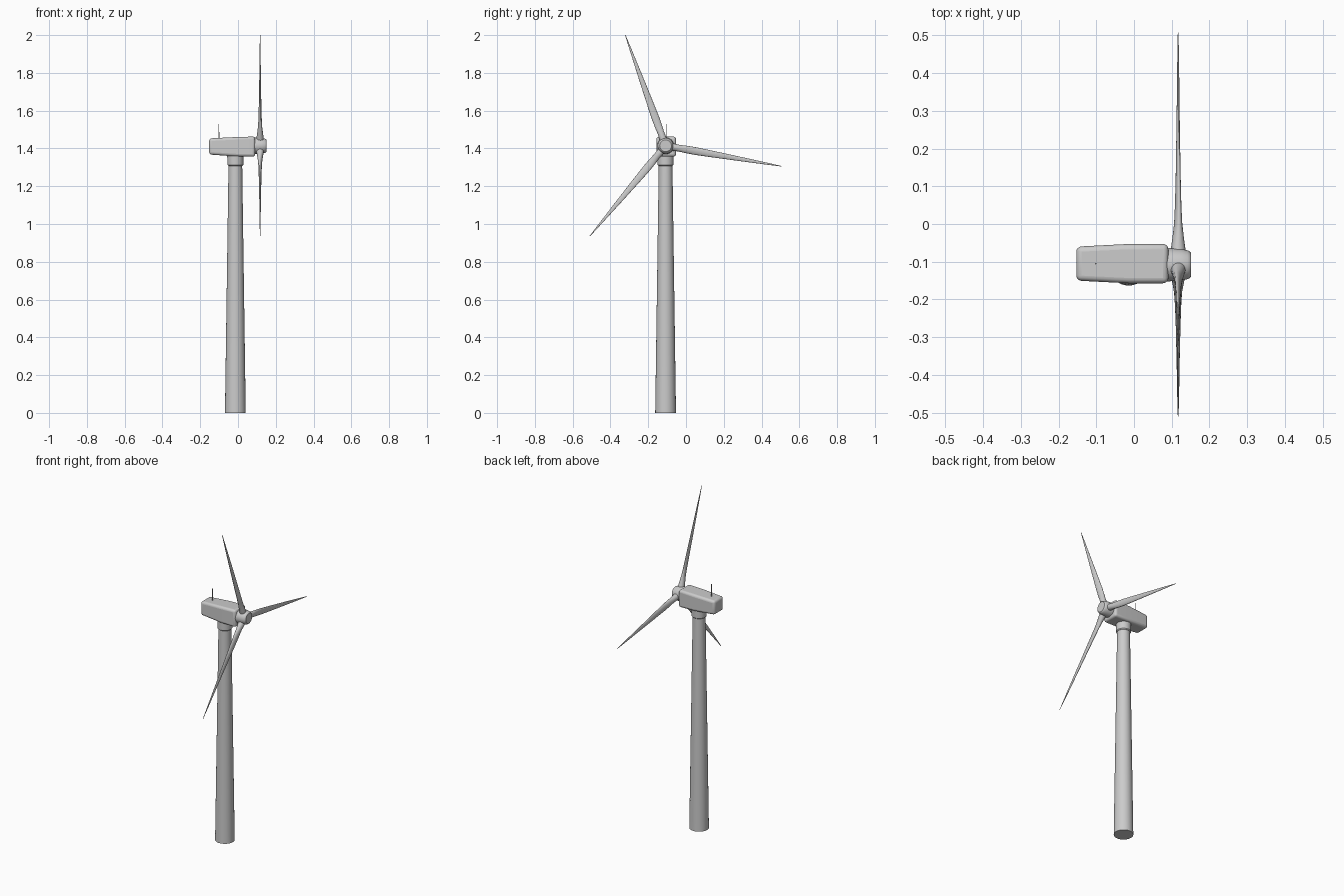
import bpy, bmesh
from math import sin, cos, pi, radians
from mathutils import Matrix, Vector

if "Cube" in bpy.data.objects:
    bpy.data.objects.remove(bpy.data.objects["Cube"])

AX, AY, HUB_Z = -0.014, -0.108, 1.414


def finish(name, bm, angle=35):
    bmesh.ops.recalc_face_normals(bm, faces=bm.faces)
    me = bpy.data.meshes.new(name)
    bm.to_mesh(me)
    bm.free()
    ob = bpy.data.objects.new(name, me)
    bpy.context.collection.objects.link(ob)
    bpy.ops.object.select_all(action='DESELECT')
    ob.select_set(True)
    bpy.context.view_layer.objects.active = ob
    bpy.ops.object.shade_smooth_by_angle(angle=radians(angle))
    return ob


def loft(name, rings, angle=35):
    """Skin a list of equal-length point rings and cap both ends."""
    bm = bmesh.new()
    loops = [[bm.verts.new(p) for p in ring] for ring in rings]
    n = len(loops[0])
    for a, b in zip(loops, loops[1:]):
        for i in range(n):
            j = (i + 1) % n
            bm.faces.new((a[i], a[j], b[j], b[i]))
    bm.faces.new(loops[0])
    bm.faces.new(loops[-1])
    return finish(name, bm, angle)


def lathe(name, profile, origin, rot=Matrix.Identity(3), n=40):
    o = Vector(origin)
    return loft(name, [[o + rot @ Vector((r * cos(2 * pi * i / n), r * sin(2 * pi * i / n), h))
                        for i in range(n)] for r, h in profile])


# Tower and yaw collar
lathe("tower", [(0.055, 0), (0.036, 1.33)], (AX, AY, 0))
lathe("yaw_collar", [(0.037, 1.308), (0.042, 1.313), (0.043, 1.355), (0.043, 1.38)], (AX, AY, 0))

# Nacelle: tapered box with rounded edges (x, half width, bottom, top)
stations = [(-0.153, 0.045, 1.368, 1.453), (-0.015, 0.052, 1.358, 1.460), (0.091, 0.052, 1.356, 1.463)]
nacelle = loft("nacelle", [[(x, AY + 0.003 - w, b), (x, AY + 0.003 + w, b),
                            (x, AY + 0.003 + w, t), (x, AY + 0.003 - w, t)]
                           for x, w, b, t in stations])
bev = nacelle.modifiers.new("round", 'BEVEL')
bev.width, bev.segments, bev.limit_method, bev.angle_limit = 0.014, 4, 'ANGLE', radians(40)

# Rotor hub, turned about the x axis
lathe("hub", [(0.044, 0.08), (0.044, 0.092), (0.042, 0.125), (0.038, 0.142), (0.035, 0.148), (0.031, 0.151)],
      (0, AY, HUB_Z), Matrix.Rotation(pi / 2, 3, 'Y'))

# Blades: (radius along blade, half chord, half thickness, twist in degrees)
sections = [(0.0, 0.019, 0.019, 0), (0.045, 0.019, 0.019, 0), (0.075, 0.018, 0.015, 8),
            (0.11, 0.020, 0.0105, 10), (0.16, 0.0205, 0.008, 9), (0.25, 0.0175, 0.006, 7),
            (0.40, 0.0115, 0.004, 4), (0.54, 0.0055, 0.0025, 2), (0.624, 0.0015, 0.001, 0)]
N = 20
for k in range(3):
    spin = Matrix.Rotation(radians(20 + 120 * k), 3, 'X')
    rings = []
    for r, c, t, tw in sections:
        twist = Matrix.Rotation(radians(tw), 3, 'Z')
        rings.append([Vector((0.117, AY, HUB_Z)) + spin @ (twist @ Vector(
            (t * cos(2 * pi * i / N), c * sin(2 * pi * i / N), r))) for i in range(N)])
    loft(f"blade_{k + 1}", rings, 50)

# Thin mast on the nacelle roof
lathe("mast", [(0.002, 1.44), (0.0015, 1.53)], (-0.101, AY + 0.003, 0), n=8)
